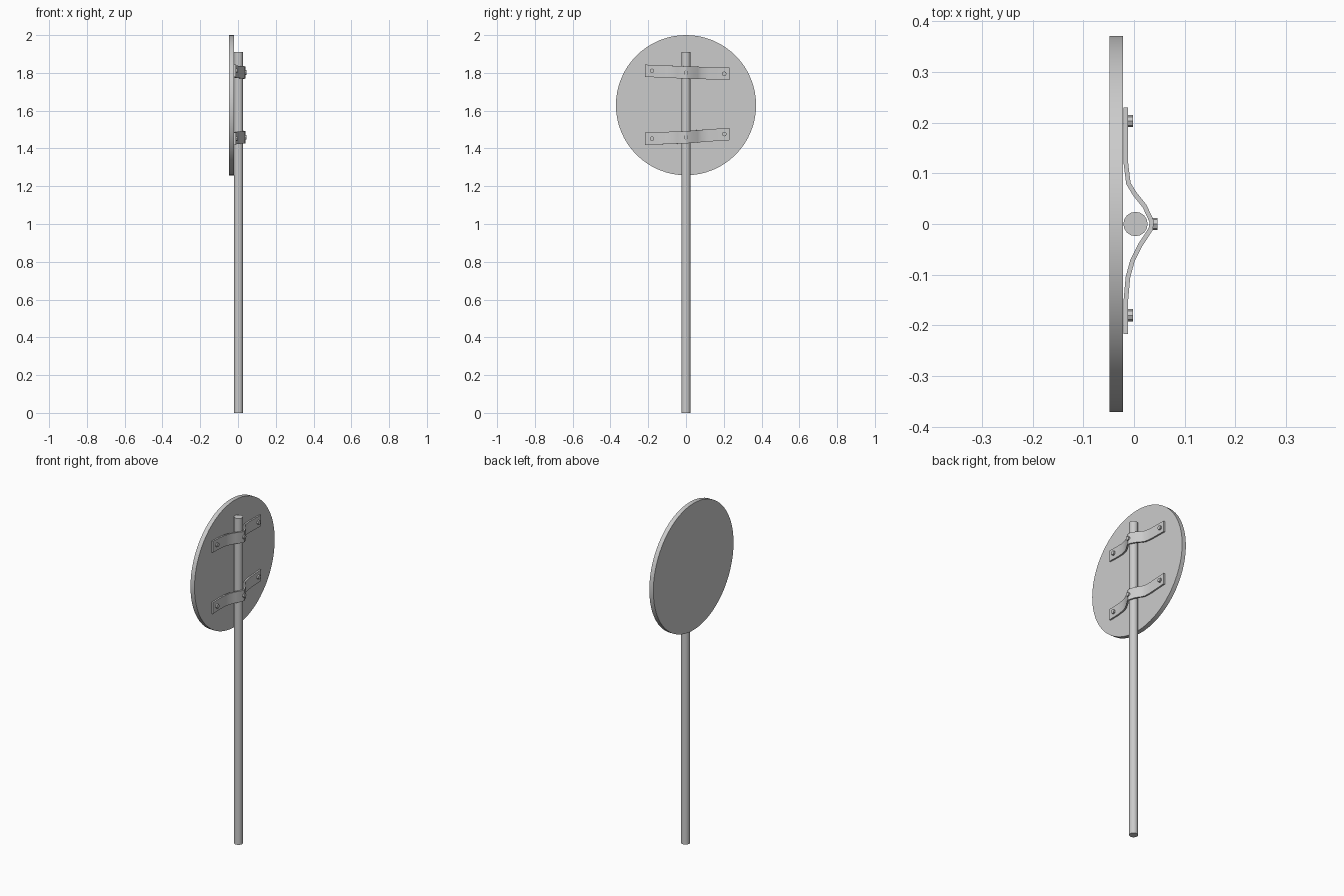
import bpy, bmesh, math
from mathutils import Vector

if "Cube" in bpy.data.objects:
    bpy.data.objects.remove(bpy.data.objects["Cube"])


def smooth(ob):
    bpy.ops.object.select_all(action='DESELECT')
    ob.select_set(True)
    bpy.context.view_layer.objects.active = ob
    bpy.ops.object.shade_smooth_by_angle(angle=math.radians(30))


def cylinder(name, radius, depth, loc, sides, along_x=False):
    rot = (0, math.pi / 2, 0) if along_x else (0, 0, 0)
    bpy.ops.mesh.primitive_cylinder_add(vertices=sides, radius=radius, depth=depth,
                                        location=loc, rotation=rot)
    ob = bpy.context.object
    ob.name = name
    return ob


# Strap centre line seen from above: (x, y)
PATH = [(-0.016, -0.217), (-0.016, -0.150), (-0.012, -0.105), (-0.003, -0.072),
        (0.012, -0.042), (0.033, -0.010), (0.035, 0.005), (0.021, 0.035),
        (0.001, 0.060), (-0.011, 0.080), (-0.016, 0.120), (-0.016, 0.230)]
THICK = 0.009
HEIGHT = 0.065


def strap(name, levels):
    """Bent flat bar; levels are the z centres at left end, middle and right end."""
    left, mid, right = levels

    def level(y):
        if y < 0:
            return mid + (left - mid) * min(1, -y / 0.2)
        return mid + (right - mid) * min(1, y / 0.2)

    bm = bmesh.new()
    rings = []
    for i, p in enumerate(PATH):
        a = Vector(PATH[max(i - 1, 0)])
        b = Vector(PATH[min(i + 1, len(PATH) - 1)])
        t = (b - a).normalized()
        n = Vector((t.y, -t.x)) * THICK / 2
        z = level(p[1])
        ring = [bm.verts.new((p[0] + s * n.x, p[1] + s * n.y, z + h * HEIGHT / 2))
                for s, h in ((-1, -1), (1, -1), (1, 1), (-1, 1))]
        rings.append(ring)
    for r, q in zip(rings, rings[1:]):
        for k in range(4):
            j = (k + 1) % 4
            bm.faces.new((r[k], r[j], q[j], q[k]))
    bm.faces.new(rings[0])
    bm.faces.new(rings[-1])
    bmesh.ops.recalc_face_normals(bm, faces=bm.faces[:])
    me = bpy.data.meshes.new(name)
    bm.to_mesh(me)
    bm.free()
    ob = bpy.data.objects.new(name, me)
    bpy.context.collection.objects.link(ob)
    smooth(ob)


# Post and round plate
smooth(cylinder("post", 0.024, 1.91, (0.003, 0, 0.955), 16))
smooth(cylinder("round_plate", 0.371, 0.026, (-0.035, 0, 1.629), 64, True))

# Two clamps, each a strap with three bolts
for label, levels in (("upper", (1.811, 1.802, 1.796)), ("lower", (1.452, 1.459, 1.476))):
    strap(label + "_strap", levels)
    for part, x, y, z in (("left", -0.009, -0.18, levels[0]),
                          ("middle", 0.039, 0.0, levels[1]),
                          ("right", -0.009, 0.203, levels[2])):
        cylinder(f"{label}_{part}_bolt", 0.012, 0.014, (x, y, z), 8, True)
